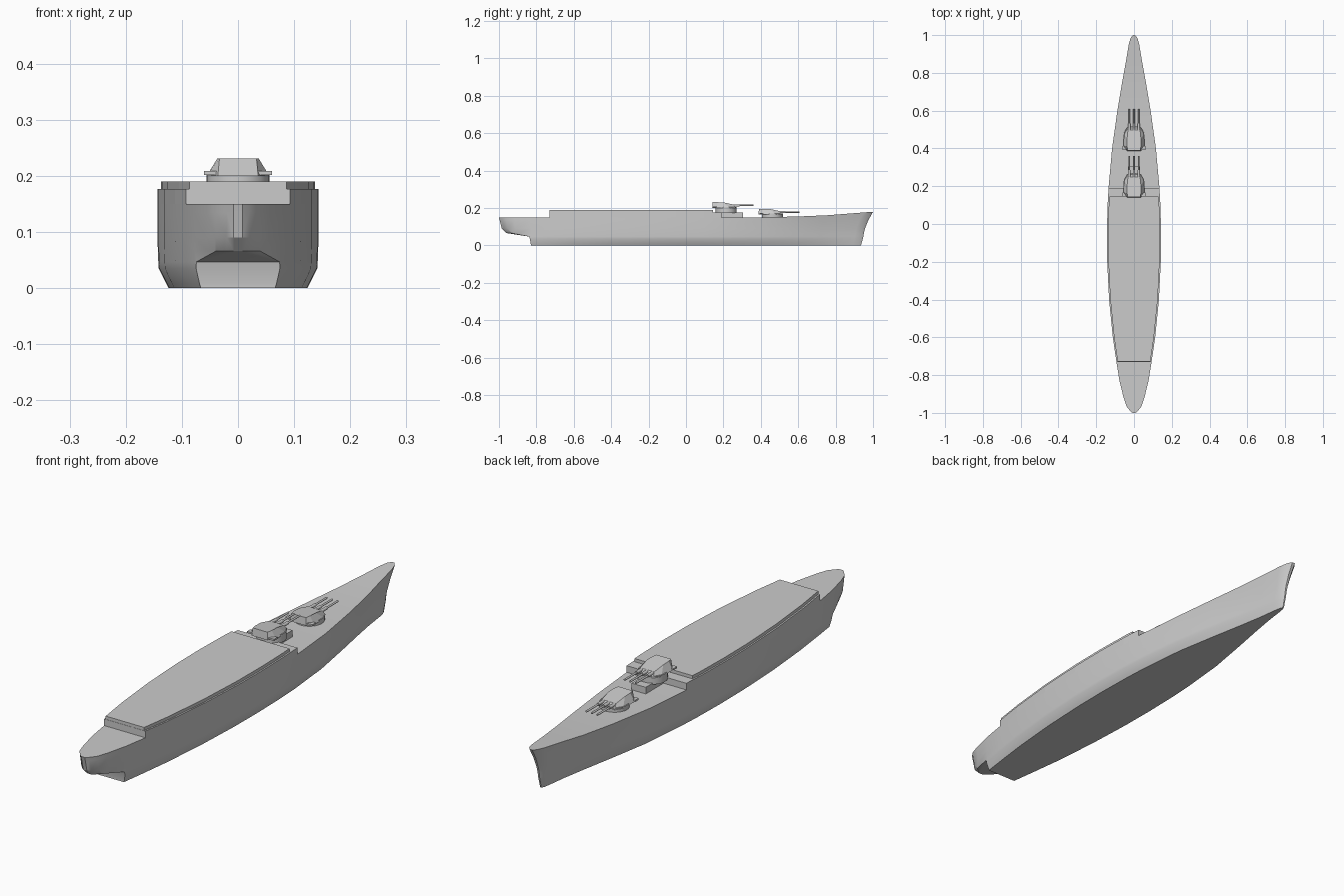
import bpy, bmesh, math

if "Cube" in bpy.data.objects:
    bpy.data.objects.remove(bpy.data.objects["Cube"])

# Half-breadth of the deck along the length (y, half width)
PLAN = [(-1, .008), (-.99, .02), (-.965, .04), (-.92, .055), (-.83, .077), (-.73, .093),
        (-.6, .112), (-.4, .132), (-.2, .142), (-.05, .1435), (.1, .140), (.2, .134),
        (.4, .116), (.6, .088), (.75, .063), (.87, .041), (.95, .028), (.985, .018), (1, .006)]
# Hull levels: z, stern end y, bow end y, width scale, bow narrowing
LEVELS = [(0, -.83, .935, .86, .55), (.008, -.83, .938, .89, .52), (.035, -.835, .945, .985, .45),
          (.047, -.838, .948, .99, .42), (.066, -.96, .951, .995, .38), (.09, -.985, .957, 1, .3),
          (.135, -.996, .975, 1, .12), (None, -1, 1, 1, 0)]


def lerp(table, y):
    for (a, wa), (b, wb) in zip(table, table[1:]):
        if a <= y <= b:
            return wa + (wb - wa) * (y - a) / (b - a)
    return table[0][1] if y < table[0][0] else table[-1][1]


def finish(name, bm, smooth=None):
    bmesh.ops.remove_doubles(bm, verts=bm.verts, dist=1e-5)
    bmesh.ops.recalc_face_normals(bm, faces=bm.faces)
    me = bpy.data.meshes.new(name)
    bm.to_mesh(me)
    bm.free()
    ob = bpy.data.objects.new(name, me)
    bpy.context.collection.objects.link(ob)
    if smooth:
        bpy.context.view_layer.objects.active = ob
        ob.select_set(True)
        bpy.ops.object.shade_smooth_by_angle(angle=math.radians(smooth))
        ob.select_set(False)
    return ob


def prism(name, bottom, top):
    bm = bmesh.new()
    lo = [bm.verts.new(p) for p in bottom]
    hi = [bm.verts.new(p) for p in top]
    n = len(lo)
    for i in range(n):
        j = (i + 1) % n
        bm.faces.new((lo[i], lo[j], hi[j], hi[i]))
    bm.faces.new(lo[::-1])
    bm.faces.new(hi)
    return finish(name, bm)


def mirrored(half):
    return half + [(-p[0],) + tuple(p[1:]) for p in reversed(half)]


def box(name, x0, x1, y0, y1, z0, z1):
    ring = [(x0, y0), (x1, y0), (x1, y1), (x0, y1)]
    return prism(name, [p + (z0,) for p in ring], [p + (z1,) for p in ring])


def cylinder(name, r, depth, loc, sides, rot=(0, 0, 0)):
    bpy.ops.mesh.primitive_cylinder_add(vertices=sides, radius=r, depth=depth, location=loc, rotation=rot)
    bpy.context.object.name = name
    bpy.ops.object.shade_smooth_by_angle(angle=math.radians(35))


# Hull: lofted stations, with a cut-away stern and a raked bow
SHEER = [(-1, .15), (.4, .15), (.7, .157), (1, .18)]
bm = bmesh.new()
stations = []
for y, w in PLAN:
    side = []
    for z, ys, yb, scale, flare in LEVELS:
        yy, ww = y, w
        if y > .4:
            yy = .4 + (y - .4) * (yb - .4) / .6
        elif ys > -.85:
            yy = max(y, ys)
            ww = lerp(PLAN, yy)
        elif y < -.83:
            yy = -.83 + (y + .83) * (ys + .83) / -.17
        ww *= scale * (1 - flare * max(0, (y - .2) / .8) ** 2)
        side.append((ww, yy, lerp(SHEER, y) if z is None else z))
    stations.append(([bm.verts.new(p) for p in side],
                     [bm.verts.new((-p[0], p[1], p[2])) for p in side]))
for (ar, al), (br, bl) in zip(stations, stations[1:]):
    for k in range(len(LEVELS) - 1):
        bm.faces.new((ar[k], br[k], br[k + 1], ar[k + 1]))
        bm.faces.new((al[k], al[k + 1], bl[k + 1], bl[k]))
    bm.faces.new((ar[-1], br[-1], bl[-1], al[-1]))
    bm.faces.new((ar[0], al[0], bl[0], br[0]))
for r, l in (stations[0], stations[-1]):
    for k in range(len(LEVELS) - 1):
        bm.faces.new((r[k], r[k + 1], l[k + 1], l[k]))
bmesh.ops.dissolve_degenerate(bm, edges=bm.edges, dist=1e-5)
finish("hull", bm, 25)


# Raised decks following the hull outline
def deck(name, y0, y1, inset, z0, z1):
    ys = [y0] + [y for y, _ in PLAN if y0 < y < y1] + [y1]
    ring = mirrored([(lerp(PLAN, y) - inset, y) for y in ys])
    prism(name, [p + (z0,) for p in ring], [p + (z1,) for p in ring])


deck("raised_deck", -.73, .19, 0, .145, .177)
deck("upper_deck", -.729, .145, .0065, .17, .19)
box("turret_platform", -.032, .032, .18, .305, .145, .177)


# Triple gun turrets
def turret(prefix, cy, deck_z, z):
    cylinder(prefix + "_barbette", .056, z - deck_z + .01, (0, cy, (z + deck_z) / 2), 32)
    base = mirrored([(.036, cy - .075), (.056, cy - .05), (.054, cy + .02), (.036, cy + .05)])
    roof = mirrored([(.033, cy - .072, z + .031), (.037, cy - .05, z + .031),
                     (.037, cy - .015, z + .03), (.032, cy + .035, z + .019)])
    prism(prefix + "_house", [p + (z,) for p in base], roof)
    for s in (-1, 1):
        a, b = sorted((s * .03, s * .061))
        box(prefix + "_rangefinder", a, b, cy - .07, cy - .048, z + .002, z + .009)
    for i in (-1, 0, 1):
        x = i * .025
        cylinder(prefix + "_barrel", .004, .125, (x, cy + .083, z + .0135), 12, (math.pi / 2, 0, 0))
        cylinder(prefix + "_barrel_sleeve", .0065, .04, (x, cy + .05, z + .0135), 12, (math.pi / 2, 0, 0))


turret("forward_turret", .462, .15, .165)
turret("upper_turret", .215, .177, .2)
